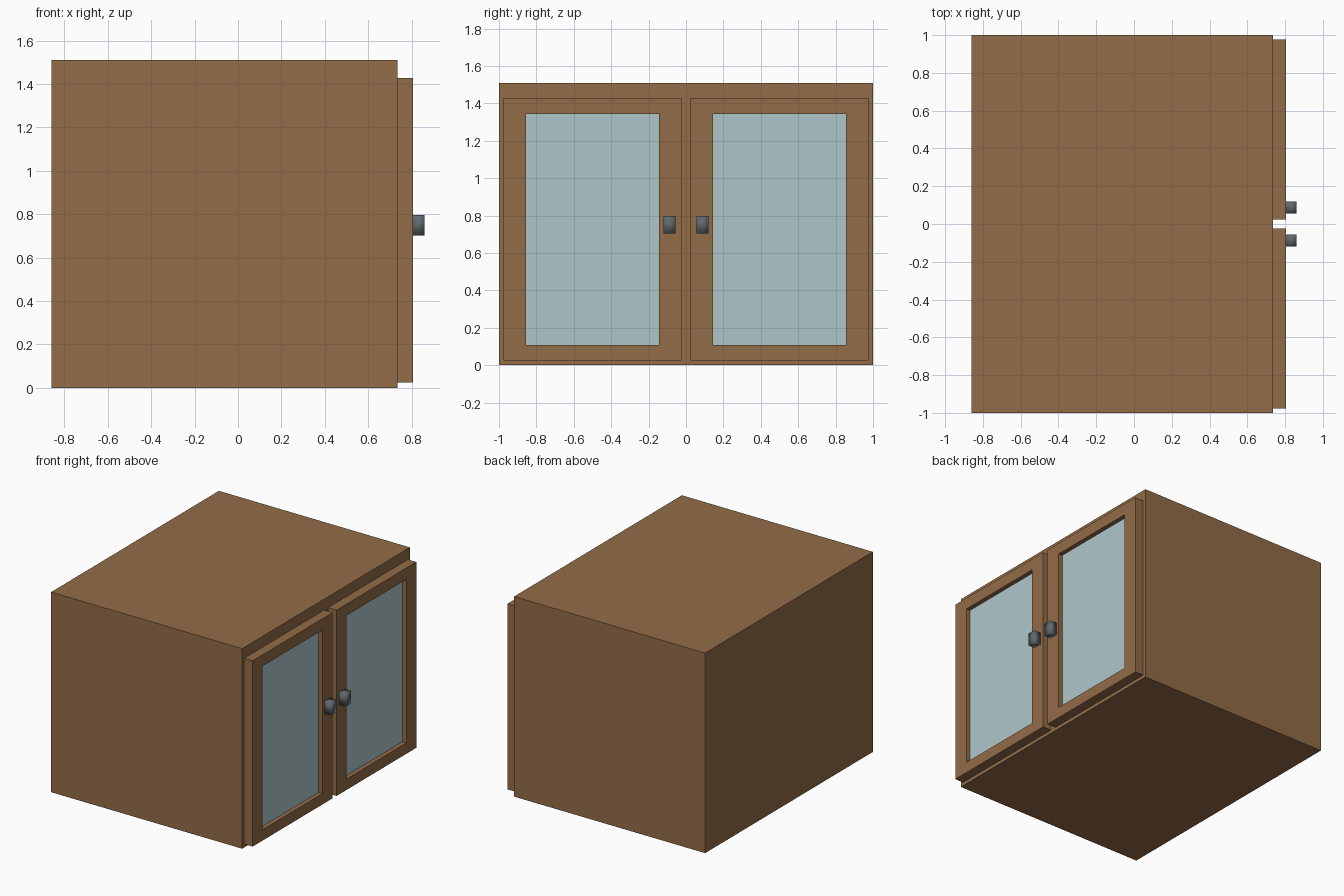
import bpy, bmesh

if "Cube" in bpy.data.objects:
    bpy.data.objects.remove(bpy.data.objects["Cube"])


def material(name, rgb):
    m = bpy.data.materials.new(name)
    m.diffuse_color = (*rgb, 1)
    m.use_nodes = True
    m.node_tree.nodes["Principled BSDF"].inputs["Base Color"].default_value = m.diffuse_color
    return m


WOOD = material("wood", (0.29, 0.15, 0.065))
GLASS = material("glass", (0.43, 0.57, 0.60))
METAL = material("dark_metal", (0.12, 0.14, 0.15))


def finish(name, bm, mat, smooth=False):
    bmesh.ops.recalc_face_normals(bm, faces=bm.faces)
    for f in bm.faces:
        f.smooth = smooth
    me = bpy.data.meshes.new(name)
    bm.to_mesh(me)
    bm.free()
    me.materials.append(mat)
    ob = bpy.data.objects.new(name, me)
    bpy.context.collection.objects.link(ob)
    return ob


def box(name, x, y, z, mat, smooth=False):
    """Box from (min, max) ranges on each axis."""
    bm = bmesh.new()
    bmesh.ops.create_cube(bm, size=1)
    for v in bm.verts:
        v.co = [r[0] + (c + 0.5) * (r[1] - r[0]) for c, r in zip(v.co, (x, y, z))]
    return finish(name, bm, mat, smooth)


def frame(name, x, outer, inner, mat):
    """Rectangular frame; outer and inner are (y0, y1, z0, z1)."""
    bm = bmesh.new()

    def ring(px, r):
        y0, y1, z0, z1 = r
        return [bm.verts.new((px, y, z)) for y, z in ((y0, z0), (y1, z0), (y1, z1), (y0, z1))]

    loops = [ring(x[0], outer), ring(x[1], outer), ring(x[1], inner), ring(x[0], inner)]
    for a, b in zip(loops, loops[1:] + loops[:1]):
        for i in range(4):
            j = (i + 1) % 4
            bm.faces.new((a[i], a[j], b[j], b[i]))
    return finish(name, bm, mat)


def span(side, a, b):
    """Range on the y axis, mirrored for side = -1."""
    return tuple(sorted((side * a, side * b)))


# Cabinet carcass
box("cabinet_body", (-0.86, 0.735), (-1, 1), (0, 1.51), WOOD)

# Pair of mirrored glazed doors with knobs
for side, label in ((-1, "left"), (1, "right")):
    outer = (*span(side, 0.024, 0.976), 0.026, 1.428)
    inner = (*span(side, 0.144, 0.856), 0.108, 1.342)
    frame(label + "_door_frame", (0.735, 0.806), outer, inner, WOOD)
    box(label + "_door_glass", (0.76, 0.773), inner[:2], inner[2:], GLASS)
    box(label + "_door_knob", (0.806, 0.86), span(side, 0.055, 0.12), (0.703, 0.797), METAL, True)
